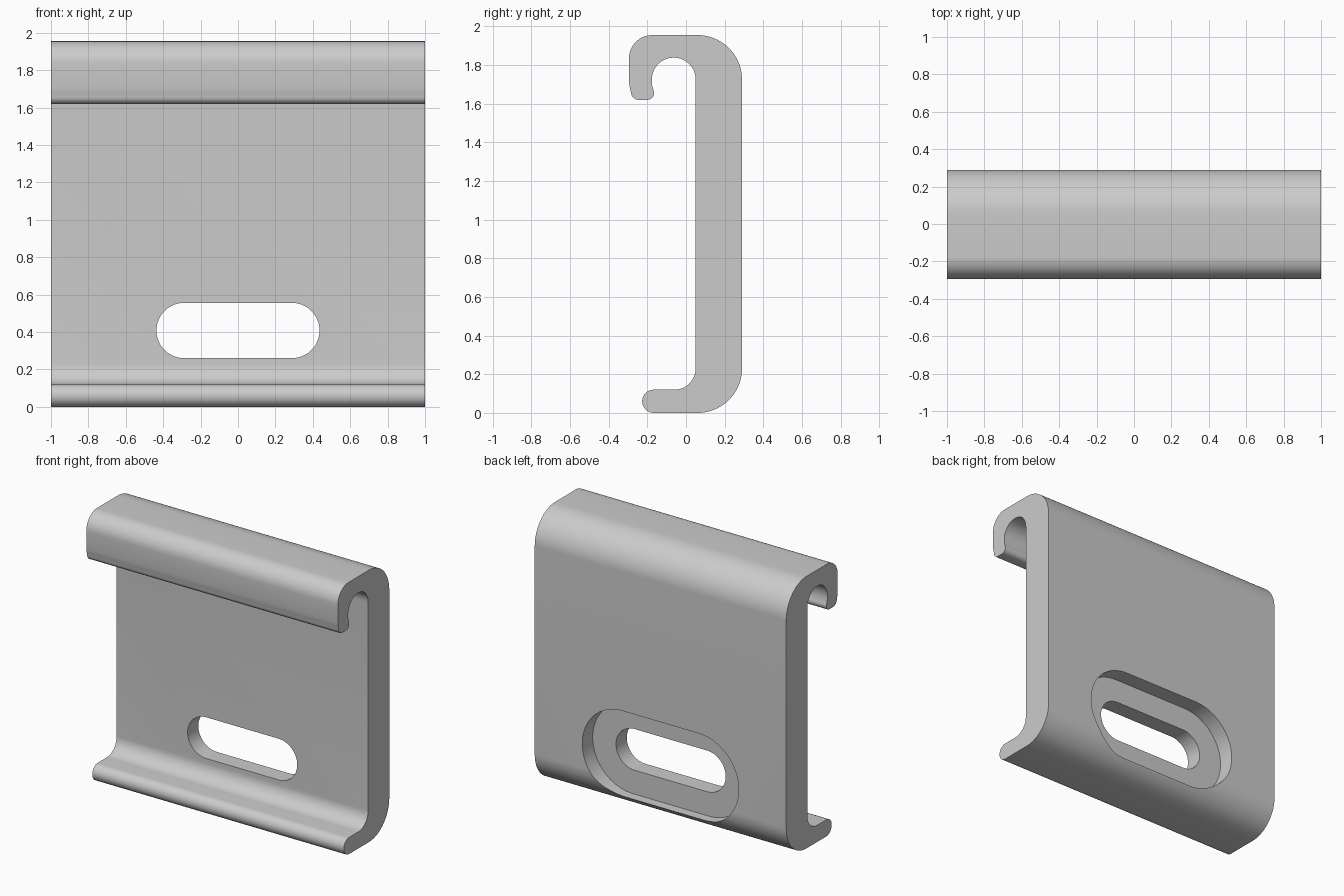
import bpy, bmesh
from math import sin, cos, radians

if "Cube" in bpy.data.objects:
    bpy.data.objects.remove(bpy.data.objects["Cube"])

steel = bpy.data.materials.new("plain_grey")
steel.use_nodes = True
GREY = (0.6, 0.6, 0.6, 1)
steel.diffuse_color = GREY
steel.node_tree.nodes["Principled BSDF"].inputs["Base Color"].default_value = GREY


def arc(cx, cy, r, start, end, steps=14):
    angles = [radians(start + (end - start) * i / steps) for i in range(steps + 1)]
    return [(cx + r * cos(a), cy + r * sin(a)) for a in angles]


def prism(name, outline, place, offset):
    """Fill a closed 2D outline and extrude it by an offset vector."""
    bm = bmesh.new()
    face = bm.faces.new([bm.verts.new(place(a, b)) for a, b in outline])
    grown = bmesh.ops.extrude_face_region(bm, geom=[face], use_keep_orig=True)
    verts = [v for v in grown["geom"] if isinstance(v, bmesh.types.BMVert)]
    bmesh.ops.translate(bm, verts=verts, vec=offset)
    bmesh.ops.recalc_face_normals(bm, faces=bm.faces)
    mesh = bpy.data.meshes.new(name)
    bm.to_mesh(mesh)
    bm.free()
    obj = bpy.data.objects.new(name, mesh)
    bpy.context.collection.objects.link(obj)
    mesh.materials.append(steel)
    return obj


def slot_cutter(name, half_straight, radius, y0, y1):
    z = 0.408
    outline = (arc(half_straight, z, radius, -90, 90, 32)
               + arc(-half_straight, z, radius, 90, 270, 32))
    obj = prism(name, outline, lambda x, h: (x, y0, h), (0, y1 - y0, 0))
    obj.hide_render = True
    return obj


# Side profile in (y, z), anticlockwise from the bottom lip
TOP = 1.955
profile = (
    arc(0.06, 0.23, 0.23, -90, 0, 20)               # lower back bend
    + arc(0.06, TOP - 0.23, 0.23, 0, 90, 20)        # upper back bend
    + arc(-0.175, TOP - 0.12, 0.12, 90, 180)        # hook shoulder
    + [(-0.295, 1.71), (-0.29, 1.68)]
    + arc(-0.245, 1.66, 0.04, 180, 270, 8)          # hook tip, outside
    + arc(-0.2, 1.655, 0.035, -90, 25, 8)           # hook tip, inside
    + [(-0.177, 1.70)]
    + arc(-0.0635, 1.725, 0.1135, 180, 0, 24)       # inside of the hook
    + arc(-0.06, 0.23, 0.11, 0, -90)                # lower inside bend
    + arc(-0.167, 0.06, 0.06, 90, 270, 16)          # rounded lower lip
)
rail = prism("clip_rail", profile, lambda y, z: (-1, y, z), (2, 0, 0))

# Oblong through slot with a wider recess on the back
cutters = [slot_cutter("recess_cutter", 0.302, 0.32, 0.172, 0.5),
           slot_cutter("slot_cutter", 0.288, 0.148, -0.1, 0.45)]
bpy.context.view_layer.objects.active = rail
rail.select_set(True)
for cutter in cutters:
    mod = rail.modifiers.new(cutter.name, "BOOLEAN")
    mod.operation = "DIFFERENCE"
    mod.solver = "EXACT"
    mod.object = cutter
    bpy.ops.object.modifier_apply(modifier=mod.name)
    bpy.data.objects.remove(cutter)

bpy.ops.object.shade_smooth_by_angle(angle=radians(30))
